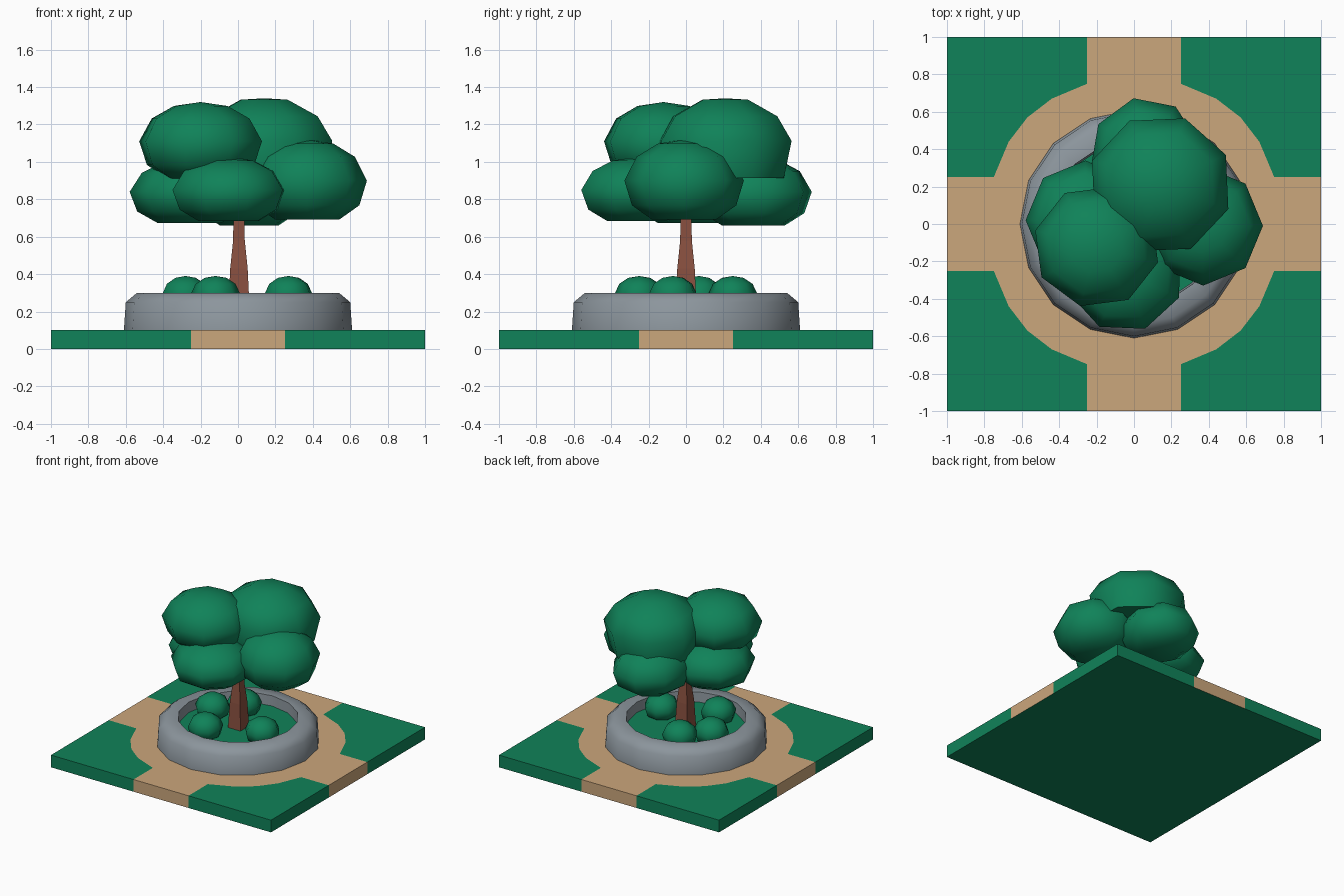
import bpy, bmesh
from math import sin, cos, pi, radians

if "Cube" in bpy.data.objects:
    bpy.data.objects.remove(bpy.data.objects["Cube"])


def material(name, rgb):
    m = bpy.data.materials.new(name)
    m.diffuse_color = (*rgb, 1)
    m.use_nodes = True
    m.node_tree.nodes["Principled BSDF"].inputs["Base Color"].default_value = m.diffuse_color
    return m


GREEN = material("leaf green", (0.005, 0.225, 0.1))
SAND = material("sand path", (0.6, 0.385, 0.2))
STONE = material("grey stone", (0.262, 0.302, 0.335))
BARK = material("brown bark", (0.25, 0.08, 0.05))


def finish(bm, name, mats, smooth=None):
    bmesh.ops.recalc_face_normals(bm, faces=bm.faces)
    me = bpy.data.meshes.new(name)
    bm.to_mesh(me)
    bm.free()
    ob = bpy.data.objects.new(name, me)
    bpy.context.collection.objects.link(ob)
    for m in mats:
        me.materials.append(m)
    if smooth:
        bpy.ops.object.select_all(action='DESELECT')
        ob.select_set(True)
        bpy.context.view_layer.objects.active = ob
        bpy.ops.object.shade_smooth_by_angle(angle=radians(smooth))
    return ob


def prism(name, outline, z0, z1, mats):
    """Extrude a flat outline; a second material goes on the underside."""
    bm = bmesh.new()
    low = [bm.verts.new((x, y, z0)) for x, y in outline]
    high = [bm.verts.new((x, y, z1)) for x, y in outline]
    n = len(outline)
    bottom = bm.faces.new(low[::-1])
    bottom.material_index = len(mats) - 1
    bm.faces.new(high)
    for i in range(n):
        j = (i + 1) % n
        bm.faces.new((low[i], low[j], high[j], high[i]))
    return finish(bm, name, mats)


def lathe(name, profile, sides, mat, centre=(0, 0, 0), size=(1, 1, 1),
          turn=0, smooth=None, closed=False):
    """Spin (radius, height) points round z; cap the ends unless closed."""
    bm = bmesh.new()
    rings = []
    for r, z in profile:
        ring = []
        for i in range(sides):
            a = 2 * pi * i / sides + radians(turn)
            ring.append(bm.verts.new((centre[0] + r * size[0] * cos(a),
                                      centre[1] + r * size[1] * sin(a),
                                      centre[2] + z * size[2])))
        rings.append(ring)
    pairs = list(zip(rings, rings[1:]))
    if closed:
        pairs.append((rings[-1], rings[0]))
    else:
        bm.faces.new(rings[0][::-1])
        bm.faces.new(rings[-1])
    for a, b in pairs:
        for i in range(sides):
            j = (i + 1) % sides
            bm.faces.new((a[i], a[j], b[j], b[i]))
    bmesh.ops.remove_doubles(bm, verts=bm.verts, dist=0.0005)
    return finish(bm, name, [mat], smooth)


# Ground tile: four lawn corners and a crossing path with a round plaza
arc = [(0.75, 0.25), (0.67, 0.44), (0.57, 0.57), (0.44, 0.67), (0.25, 0.75)]
path = []
for k in range(4):
    def turn(p, k=k):
        for _ in range(k):
            p = (-p[1], p[0])
        return p
    edge = [turn(p) for p in [(1, 0.25)] + arc + [(0.25, 1)]]
    path += edge
    prism("lawn_corner", edge + [turn((1, 1))], 0, 0.1, [GREEN])
prism("path", path, 0, 0.1, [SAND, GREEN])

# Round stone planter with planted bed
lathe("planter_ring", [(0.61, 0.1), (0.6, 0.25), (0.54, 0.3), (0.45, 0.3),
                       (0.44, 0.1)], 16, STONE, smooth=50, closed=True)
lathe("planter_bed", [(0.442, 0.1), (0.442, 0.22)], 16, GREEN)

# Tapered square trunk
lathe("trunk", [(0.08, 0.22), (0.066, 0.43), (0.044, 0.58), (0.038, 0.9)], 4,
      BARK, centre=(0.005, 0, 0), turn=45)

# Small bushes
BLOB = [(0.55, -0.95), (0.9, -0.6), (1.03, 0.0), (0.82, 0.58), (0.45, 0.9), (0, 1)]
for i, (x, y) in enumerate([(-0.12, -0.25), (-0.28, 0.07), (-0.12, 0.25), (0.27, -0.07)]):
    lathe("bush", BLOB, 8, GREEN, (x, y, 0.29), (0.13, 0.13, 0.1), 20 * i, 60)

# Leaf clumps: centre, size, turn
clumps = [
    ((-0.05, -0.26, 0.85), (0.31, 0.31, 0.175), 20),
    ((0.37, -0.01, 0.9), (0.31, 0.31, 0.22), 0),
    ((-0.26, 0.02, 0.84), (0.31, 0.31, 0.175), 0),
    ((0.06, 0.36, 0.84), (0.29, 0.31, 0.19), 12),
    ((-0.2, -0.12, 1.11), (0.33, 0.32, 0.21), 30),
]
for c, s, t in clumps:
    lathe("leaf_clump", BLOB, 8, GREEN, c, s, t, 60)

# Big top clump with a squared-off lower band
lathe("top_leaf_clump", [(0.9, -0.78), (1.02, 0.05), (0.8, 0.6), (0.35, 0.97), (0, 1)],
      8, GREEN, (0.14, 0.21, 1.1), (0.38, 0.37, 0.24), 25, 50)
